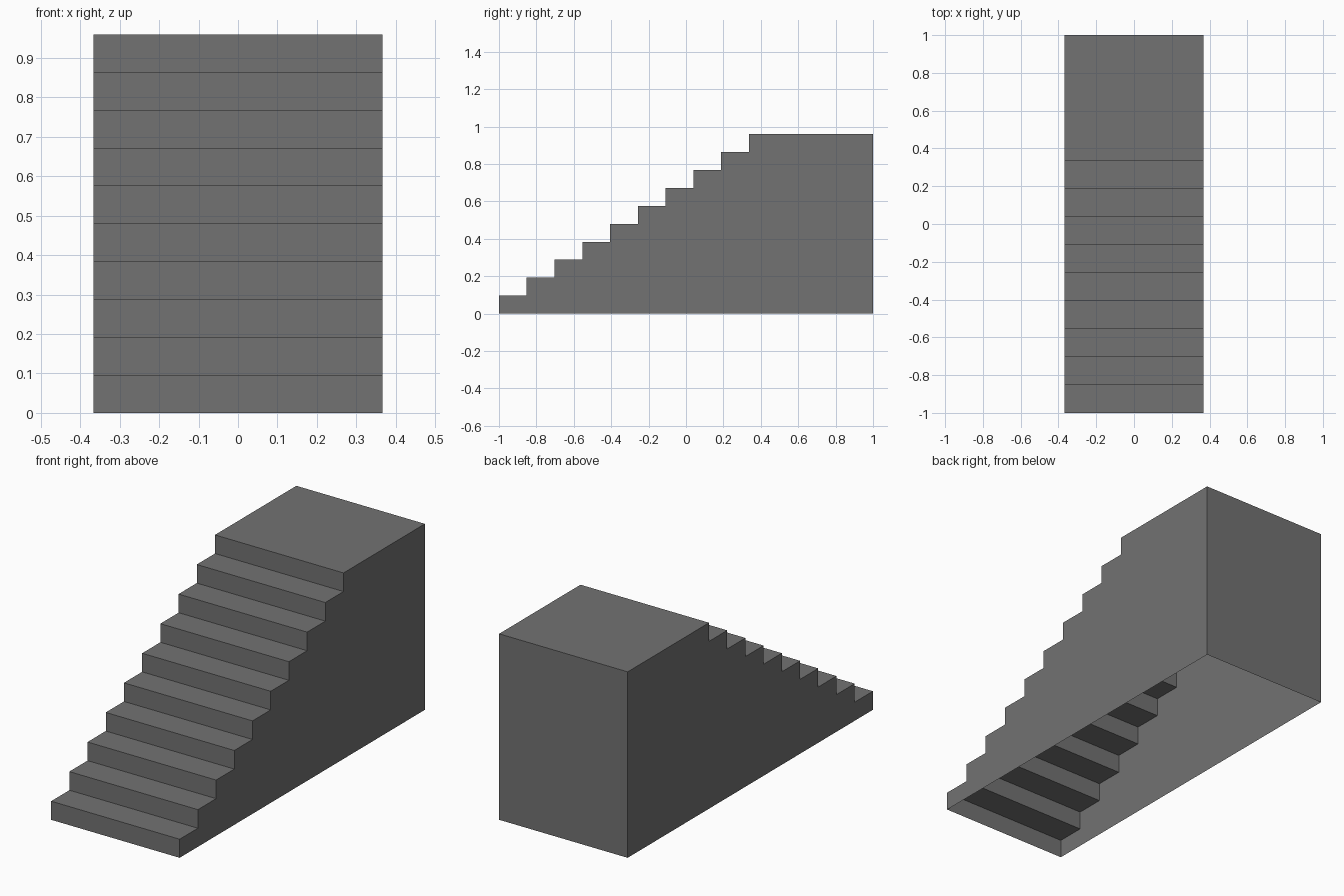
import bpy
import bmesh

STEPS = 10
RISE = 0.096
RUN = 0.1485
HALF_WIDTH = 0.367
FRONT, BACK = -1.0, 1.0
TOP = STEPS * RISE

cube = bpy.data.objects.get("Cube")
if cube:
    bpy.data.objects.remove(cube, do_unlink=True)

# Single matte grey
GREY = (0.17, 0.17, 0.17, 1.0)
grey = bpy.data.materials.new("stone_grey")
grey.use_nodes = True
grey.diffuse_color = GREY
bsdf = next(n for n in grey.node_tree.nodes if n.type == 'BSDF_PRINCIPLED')
bsdf.inputs["Base Color"].default_value = GREY


def make_part(name, polygons):
    """Make a flat-shaded object from a list of outward-facing polygons."""
    bm = bmesh.new()
    for points in polygons:
        bm.faces.new([bm.verts.new(p) for p in points])
    bmesh.ops.remove_doubles(bm, verts=bm.verts, dist=0.0001)
    mesh = bpy.data.meshes.new(name)
    bm.to_mesh(mesh)
    bm.free()
    mesh.materials.append(grey)
    obj = bpy.data.objects.new(name, mesh)
    bpy.context.collection.objects.link(obj)
    return obj


def strip(profile):
    """Sweep a (y, z) profile across the width, one quad per segment."""
    w = HALF_WIDTH
    return [[(-w, *a), (w, *a), (w, *b), (-w, *b)]
            for a, b in zip(profile, profile[1:])]


# Stepped profile from the front foot up to the landing
profile = [(FRONT, 0.0)]
for i in range(STEPS):
    y = FRONT + i * RUN
    next_y = y + RUN if i < STEPS - 1 else BACK
    profile += [(y, (i + 1) * RISE), (next_y, (i + 1) * RISE)]

# Risers, treads and landing
make_part("steps_and_landing", strip(profile))

# Back wall; the underside stays open
make_part("back_wall", strip([(BACK, TOP), (BACK, 0.0)]))

# Side walls follow the stepped outline
outline = profile + [(BACK, 0.0)]
make_part("right_wall", [[(-HALF_WIDTH, *p) for p in outline]])
make_part("left_wall", [[(HALF_WIDTH, *p) for p in reversed(outline)]])
